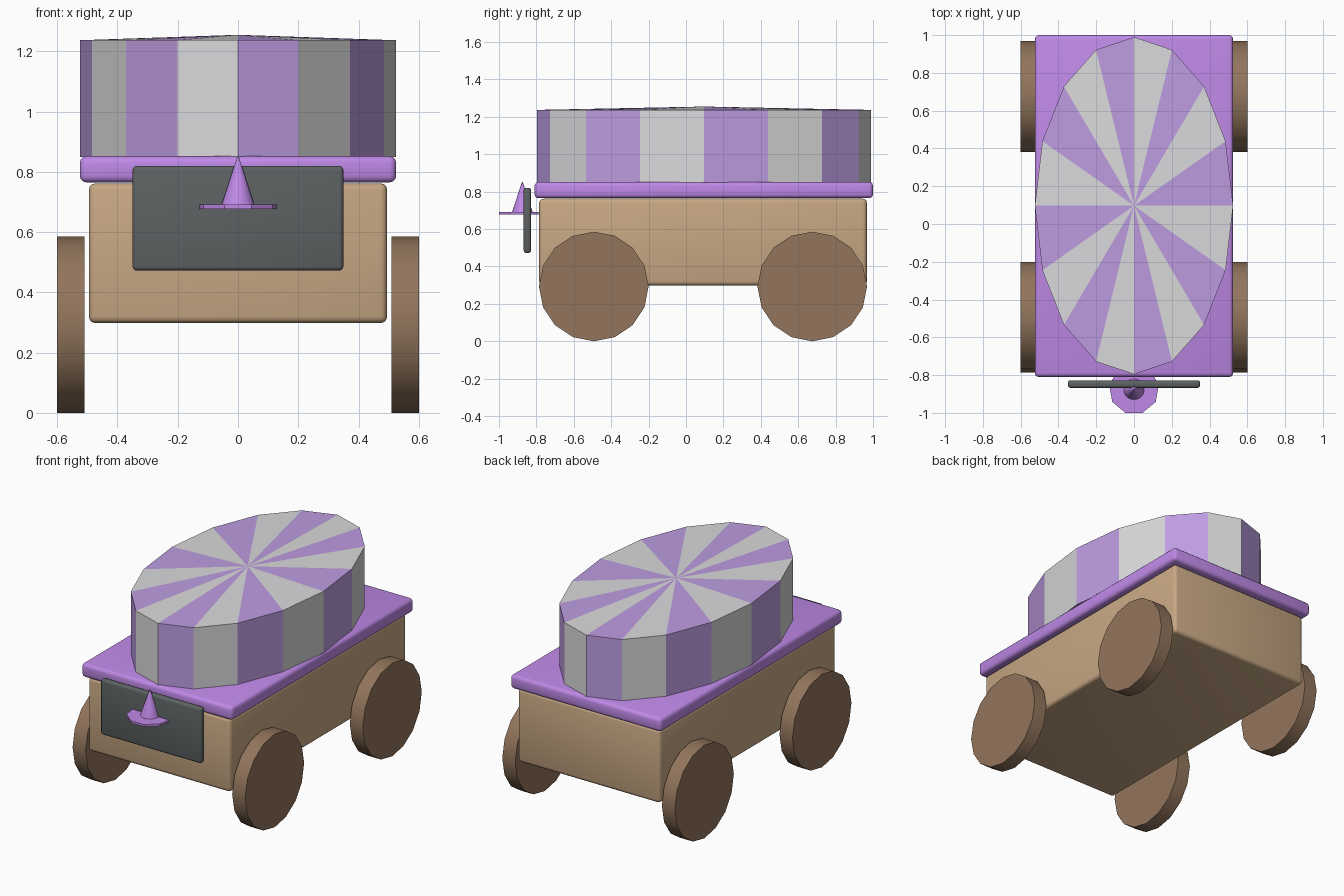
import bpy, bmesh, math
from mathutils import Matrix

if "Cube" in bpy.data.objects:
    bpy.data.objects.remove(bpy.data.objects["Cube"], do_unlink=True)


def material(name, rgb):
    lin = [((c / 255 + 0.055) / 1.055) ** 2.4 for c in rgb] + [1]
    m = bpy.data.materials.new(name)
    m.use_nodes = True
    m.diffuse_color = lin
    m.node_tree.nodes["Principled BSDF"].inputs["Base Color"].default_value = lin
    return m


tan = material("tan wood", (200, 168, 132))
brown = material("brown wheel", (146, 117, 92))
violet = material("violet trim", (191, 137, 231))
lilac = material("lilac stripe", (189, 156, 225))
grey = material("pale grey stripe", (218, 218, 220))
slate = material("slate plate", (93, 98, 98))


def finish(name, bm, mats, smooth=True):
    bmesh.ops.recalc_face_normals(bm, faces=bm.faces)
    mesh = bpy.data.meshes.new(name)
    bm.to_mesh(mesh)
    bm.free()
    for m in mats:
        mesh.materials.append(m)
    ob = bpy.data.objects.new(name, mesh)
    bpy.context.collection.objects.link(ob)
    if smooth:
        bpy.ops.object.select_all(action="DESELECT")
        bpy.context.view_layer.objects.active = ob
        ob.select_set(True)
        bpy.ops.object.shade_smooth_by_angle(angle=math.radians(35))
    return ob


def rounded_box(name, lo, hi, bevel, mat):
    bm = bmesh.new()
    bmesh.ops.create_cube(bm, size=1)
    for v in bm.verts:
        v.co = [(a + b) / 2 + c * (b - a) for a, b, c in zip(lo, hi, v.co)]
    bmesh.ops.bevel(bm, geom=bm.edges[:], offset=bevel, segments=3,
                    profile=0.5, affect="EDGES")
    return finish(name, bm, [mat])


# Cart body, lid and front plate
rounded_box("body", (-0.495, -0.785, 0.298), (0.495, 0.967, 0.762), 0.022, tan)
rounded_box("lid", (-0.525, -0.81, 0.765), (0.525, 1.0, 0.852), 0.022, violet)
rounded_box("front_plate", (-0.35, -0.868, 0.472), (0.35, -0.828, 0.82), 0.014, slate)

# Striped oval drum with a shallow peaked top
bm = bmesh.new()
N = 16
rings = []
for z in (0.85, 1.237):
    rings.append([bm.verts.new((0.525 * math.cos(math.tau * i / N),
                                0.097 + 0.893 * math.sin(math.tau * i / N), z))
                  for i in range(N)])
low, high = rings
peak = bm.verts.new((0, 0.097, 1.255))
bm.faces.new(low[::-1])
for i in range(N):
    j = (i + 1) % N
    for verts in ((low[i], low[j], high[j], high[i]), (high[i], high[j], peak)):
        bm.faces.new(verts).material_index = i % 2
finish("striped_drum", bm, [lilac, grey], smooth=False)

# Four wheels
for side, x in (("left", 0.555), ("right", -0.555)):
    for end, y in (("front", -0.493), ("back", 0.675)):
        bm = bmesh.new()
        bmesh.ops.create_cone(
            bm, cap_ends=True, segments=16, radius1=0.293, radius2=0.293, depth=0.09,
            matrix=Matrix.Translation((x, y, 0.293)) @ Matrix.Rotation(math.pi / 2, 4, "Y"))
        finish(f"{end}_{side}_wheel", bm, [brown])


# Pointed spike on a thin nine-sided brim
def cone(name, r1, r2, z1, z2, sides):
    bm = bmesh.new()
    bmesh.ops.create_cone(
        bm, cap_ends=True, segments=sides, radius1=r1, radius2=r2, depth=z2 - z1,
        matrix=Matrix.Translation((0, -0.875, (z1 + z2) / 2)))
    return finish(name, bm, [violet])


cone("spike_brim", 0.133, 0.133, 0.677, 0.691, 9)
cone("spike", 0.056, 0.002, 0.688, 0.852, 18)
